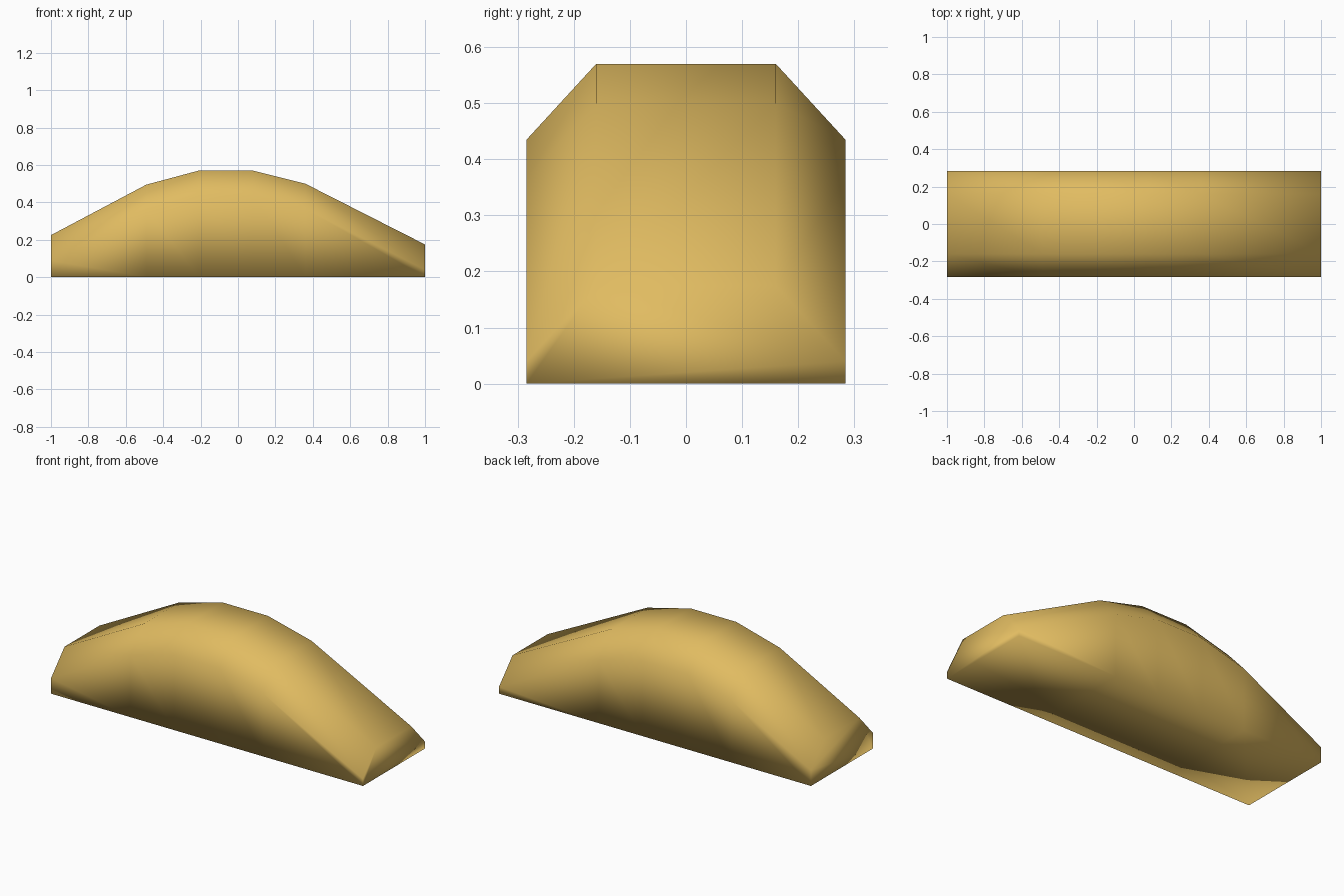
import bpy
import bmesh

cube = bpy.data.objects.get("Cube")
if cube:
    bpy.data.objects.remove(cube, do_unlink=True)

HALF_WIDTH = 0.284   # outer side walls
CROWN_HALF = 0.16    # flat strip along the top
BEVEL_DROP = 0.135   # height of the slanted shoulder

# Crown profile: position along the loaf and crown height
PROFILE = [(-1, 0.225), (-0.49, 0.495), (-0.21, 0.57),
           (0.08, 0.57), (0.36, 0.5), (1, 0.175)]


def flat_material(name, colour):
    mat = bpy.data.materials.new(name)
    mat.use_nodes = True
    mat.diffuse_color = colour
    bsdf = next(n for n in mat.node_tree.nodes if n.type == "BSDF_PRINCIPLED")
    bsdf.inputs["Base Color"].default_value = colour
    bsdf.inputs["Roughness"].default_value = 0.8
    return mat


def section(bm, x, top):
    """One cross-section: base, wall, shoulder, then mirrored back down."""
    shoulder = top - BEVEL_DROP
    half = [(HALF_WIDTH, 0), (HALF_WIDTH, shoulder), (CROWN_HALF, top)]
    outline = half + [(-y, z) for y, z in reversed(half)]
    return [bm.verts.new((x, y, z)) for y, z in outline]


# Loaf body: sections joined by quads and capped at both ends
bm = bmesh.new()
rings = [section(bm, x, top) for x, top in PROFILE]
for a, b in zip(rings, rings[1:]):
    for i in range(len(a)):
        j = (i + 1) % len(a)
        bm.faces.new((a[i], a[j], b[j], b[i]))
for ring in (rings[0], rings[-1]):
    bm.faces.new(ring)
bmesh.ops.recalc_face_normals(bm, faces=bm.faces)

# The whole surface is smooth shaded, without sharp edges
for face in bm.faces:
    face.smooth = True

mesh = bpy.data.meshes.new("loaf")
bm.to_mesh(mesh)
bm.free()
mesh.materials.append(flat_material("golden crust", (0.75, 0.5, 0.12, 1)))
loaf = bpy.data.objects.new("loaf", mesh)
bpy.context.collection.objects.link(loaf)
